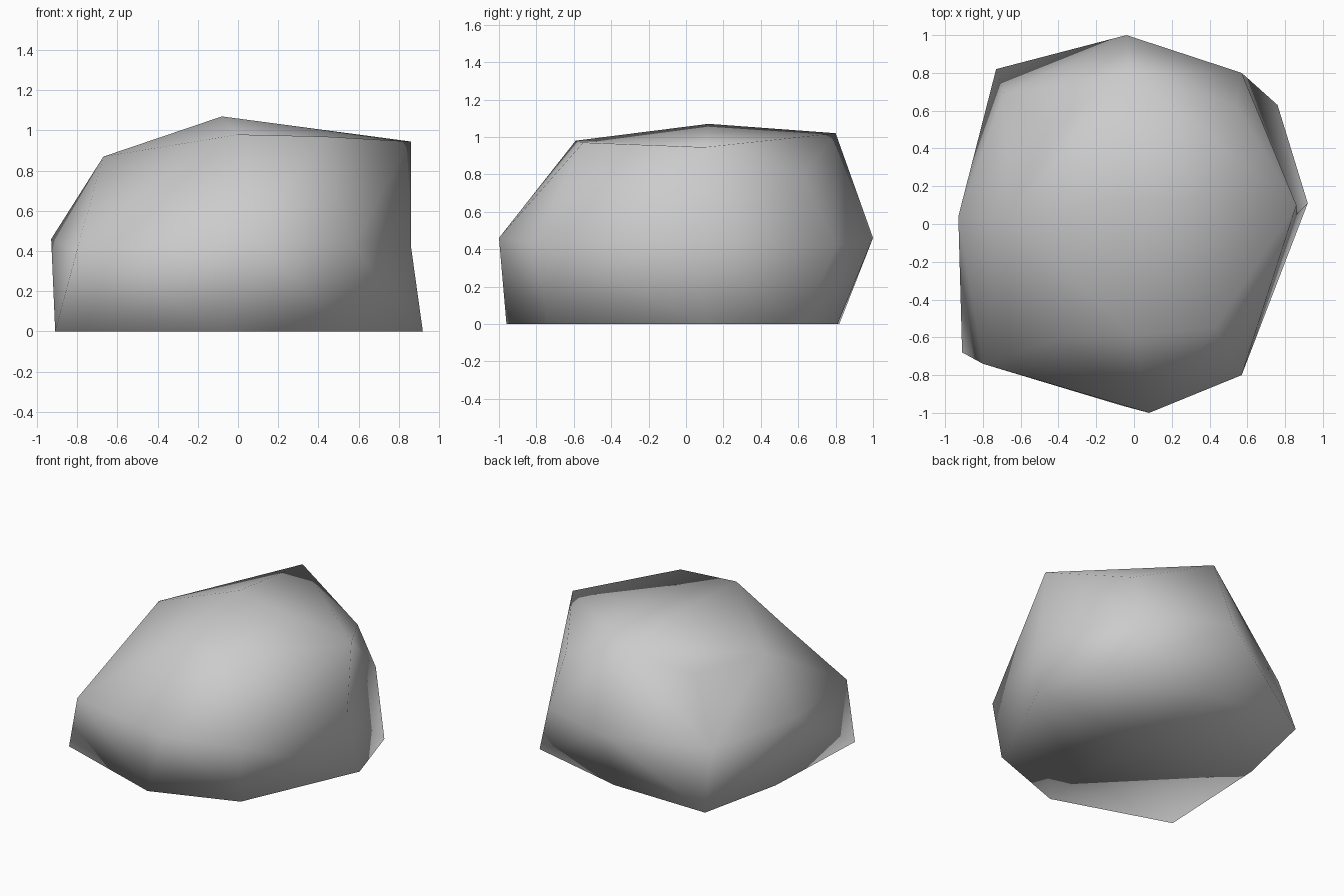
import bpy
import bmesh
from mathutils import Vector

cube = bpy.data.objects.get("Cube")
if cube:
    bpy.data.objects.remove(cube, do_unlink=True)

# Cross-sections of the boulder: even entries are corners, odd entries are side middles
base_ring = [(-.91, -.68, 0), (-.07, -.96, 0), (.54, -.74, 0), (.92, .11, 0),
             (.76, .63, 0), (.02, .81, 0), (-.73, .82, 0), (-.87, .19, 0)]
middle_ring = [(-.8, -.74, .41), (.08, -1, .46), (.57, -.8, .43), (.86, .05, .43),
               (.57, .8, .42), (-.04, 1, .46), (-.69, .69, .41), (-.93, .04, .46)]
upper_ring = [(-.38, -.6, .76), (0, -.59, .98), (.43, -.55, .97), (.86, .1, .945),
              (.54, .63, .79), (-.03, .8, 1.02), (-.45, .53, .84), (-.67, .03, .87)]
peak = (-.08, .12, 1.07)
underside_centre = (0, 0, 0)
core = Vector((0, 0, .45))


def add_ring(bm, points):
    return [bm.verts.new(point) for point in points]


def add_band(bm, lower, upper):
    """Join two rings, splitting each panel along its more outward diagonal."""
    count = len(lower)
    for i in range(count):
        j = (i + 1) % count
        a, b, c, d = lower[i], lower[j], upper[j], upper[i]
        first = ((a.co + c.co) / 2 - core).length
        second = ((b.co + d.co) / 2 - core).length
        if first > second:
            triangles = ((a, b, c), (a, c, d))
        else:
            triangles = ((a, b, d), (b, c, d))
        for triangle in triangles:
            bm.faces.new(triangle)


def add_cap(bm, ring, centre):
    """Close a ring: cut off each corner, then fan the rest to the centre."""
    hub = bm.verts.new(centre)
    for corner in range(0, len(ring), 2):
        before, after = ring[corner - 1], ring[corner + 1]
        bm.faces.new((before, ring[corner], after))
        bm.faces.new((before, after, hub))


# Boulder body
bm = bmesh.new()
rings = [add_ring(bm, points) for points in (base_ring, middle_ring, upper_ring)]
for lower, upper in zip(rings, rings[1:]):
    add_band(bm, lower, upper)
add_cap(bm, rings[-1], peak)
add_cap(bm, rings[0], underside_centre)
bmesh.ops.recalc_face_normals(bm, faces=bm.faces[:])
for face in bm.faces:
    face.smooth = True
mesh = bpy.data.meshes.new("boulder")
bm.to_mesh(mesh)
bm.free()
boulder = bpy.data.objects.new("boulder", mesh)
bpy.context.collection.objects.link(boulder)

# Stone colour
stone = bpy.data.materials.new("light_grey_stone")
stone.use_nodes = True
colour = (.6, .6, .6, 1)
stone.diffuse_color = colour
shader = next(n for n in stone.node_tree.nodes if n.type == "BSDF_PRINCIPLED")
shader.inputs["Base Color"].default_value = colour
mesh.materials.append(stone)
